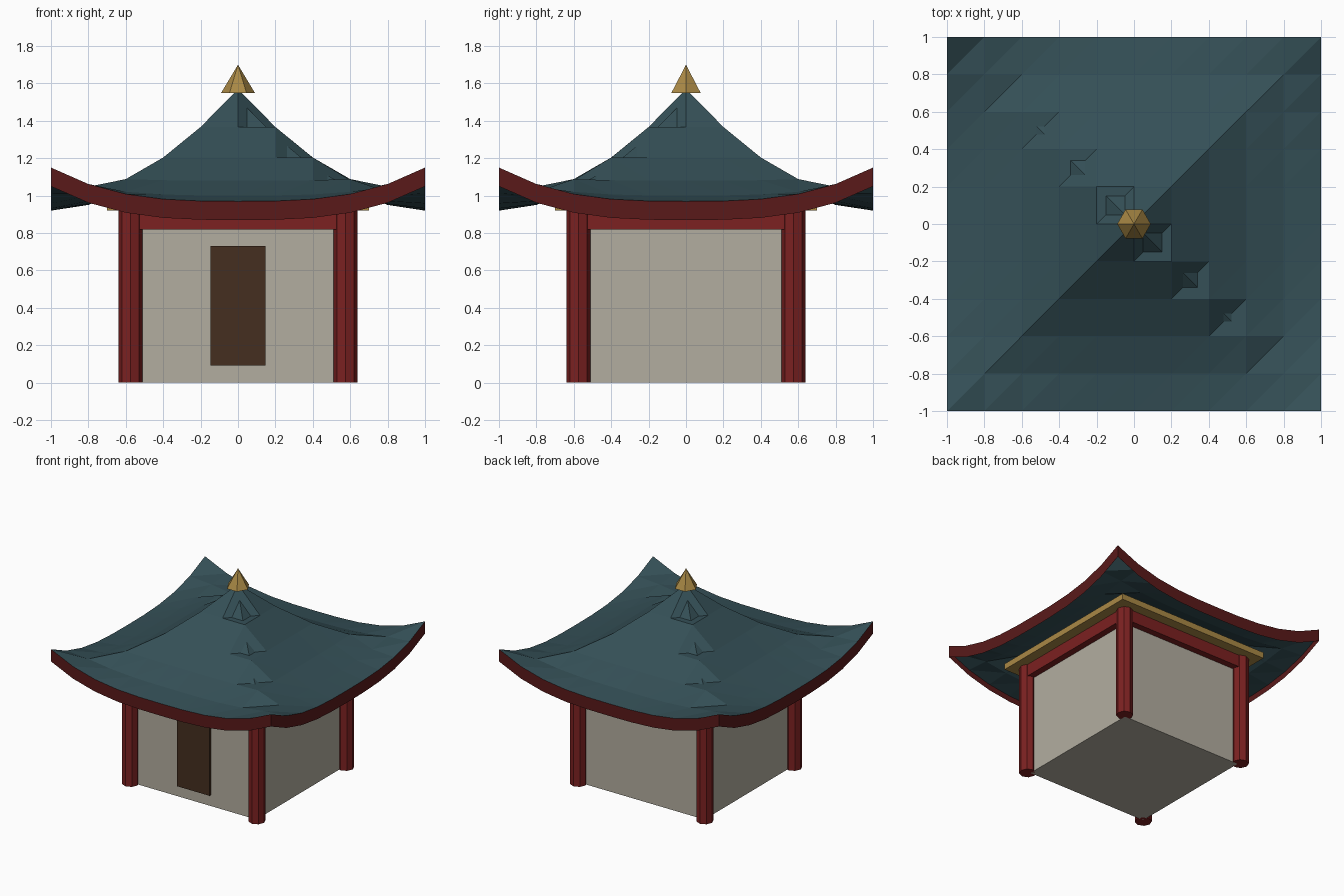
import bpy, bmesh, math
from mathutils import Matrix

if "Cube" in bpy.data.objects:
    bpy.data.objects.remove(bpy.data.objects["Cube"])


def material(name, rgb):
    m = bpy.data.materials.new(name)
    m.diffuse_color = (*rgb, 1)
    m.use_nodes = True
    m.node_tree.nodes["Principled BSDF"].inputs["Base Color"].default_value = m.diffuse_color
    return m


TILE = material("teal_tile", (0.035, 0.08, 0.095))
TRIM = material("dark_red", (0.1, 0.01, 0.01))
RED = material("red", (0.2, 0.015, 0.015))
PLASTER = material("plaster", (0.45, 0.42, 0.35))
WOOD = material("brown", (0.06, 0.028, 0.014))
GOLD = material("gold", (0.4, 0.25, 0.06))


def finish(name, bm, mat):
    me = bpy.data.meshes.new(name)
    bm.to_mesh(me)
    bm.free()
    me.materials.append(mat)
    ob = bpy.data.objects.new(name, me)
    bpy.context.collection.objects.link(ob)
    return ob


def box(name, lo, hi, mat):
    bm = bmesh.new()
    mid = [(a + b) / 2 for a, b in zip(lo, hi)]
    size = [b - a for a, b in zip(lo, hi)]
    bmesh.ops.create_cube(bm, size=1, matrix=Matrix.Translation(mid) @ Matrix.Diagonal((*size, 1)))
    return finish(name, bm, mat)


def cone(name, sides, r1, r2, x, y, z0, z1, mat):
    bm = bmesh.new()
    bmesh.ops.create_cone(bm, cap_ends=True, segments=sides, radius1=r1, radius2=r2, depth=z1 - z0,
                          matrix=Matrix.Translation((x, y, (z0 + z1) / 2)))
    if r2 == 0:
        bmesh.ops.remove_doubles(bm, verts=bm.verts, dist=1e-5)
    return bm if name is None else finish(name, bm, mat)


# Walls, door and the plate under the roof
box("walls", (-0.56, -0.56, 0), (0.56, 0.56, 0.92), PLASTER)
box("door", (-0.148, -0.58, 0.092), (0.148, -0.55, 0.73), WOOD)
box("eave_plate", (-0.7, -0.7, 0.92), (0.7, 0.7, 0.97), GOLD)

# Corner posts
for fy, row in ((-1, "front"), (1, "back")):
    for fx, side in ((-1, "left"), (1, "right")):
        cone(f"{row}_{side}_post", 8, 0.065, 0.065, fx * 0.575, fy * 0.575, 0, 0.92, RED)

# Beams between the posts
for s, (row, side) in ((-1, ("front", "left")), (1, ("back", "right"))):
    a, b = sorted((s * 0.52, s * 0.615))
    box(f"{row}_beam", (-0.56, a, 0.82), (0.56, b, 0.92), RED)
    box(f"{side}_beam", (a, -0.56, 0.82), (b, 0.56, 0.92), RED)

# Swept roof: a concave pyramid with lifted corners, sampled on a grid
N = 10


def height(x, y):
    m = max(abs(x), abs(y))
    return 0.97 + 0.6 * max(0, 1 - m) ** 1.85 + 0.18 * abs(x * y) ** 3


bm = bmesh.new()
steps = [-1 + 2 * i / N for i in range(N + 1)]
top = [[bm.verts.new((x, y, height(x, y))) for y in steps] for x in steps]
low = [[bm.verts.new((x, y, height(x, y) - 0.05)) for y in steps] for x in steps]
for i in range(N):
    for j in range(N):
        a, b, c, d = (g for g in (top[i][j], top[i + 1][j], top[i + 1][j + 1], top[i][j + 1]))
        bm.faces.new((a, b, c))
        bm.faces.new((a, c, d))
        a, b, c, d = (g for g in (low[i][j], low[i + 1][j], low[i + 1][j + 1], low[i][j + 1]))
        bm.faces.new((d, b, a))
        bm.faces.new((d, c, b))
finish("roof", bm, TILE)

# Fascia strip hanging from the roof edge on all four sides
bm = bmesh.new()
for k in range(4):
    turn = Matrix.Rotation(k * math.pi / 2, 4, 'Z')
    rows = [[bm.verts.new(turn @ Matrix.Translation((x, -1, height(x, -1) - drop)).translation)
             for x in steps] for drop in (0.1, 0)]
    for i in range(N):
        bm.faces.new((rows[0][i], rows[0][i + 1], rows[1][i + 1], rows[1][i]))
bmesh.ops.remove_doubles(bm, verts=bm.verts, dist=1e-4)
finish("fascia", bm, TRIM)

# Finial, with points to the left and right
bm = cone(None, 6, 0.09, 0, 0, 0, 1.55, 1.70, GOLD)
base = [v for v in bm.verts if v.co.z < 1.6]
if max(v.co.x for v in base) < 0.085:
    bmesh.ops.rotate(bm, verts=bm.verts, cent=(0, 0, 0), matrix=Matrix.Rotation(math.pi / 6, 3, 'Z'))
finish("finial", bm, GOLD)
